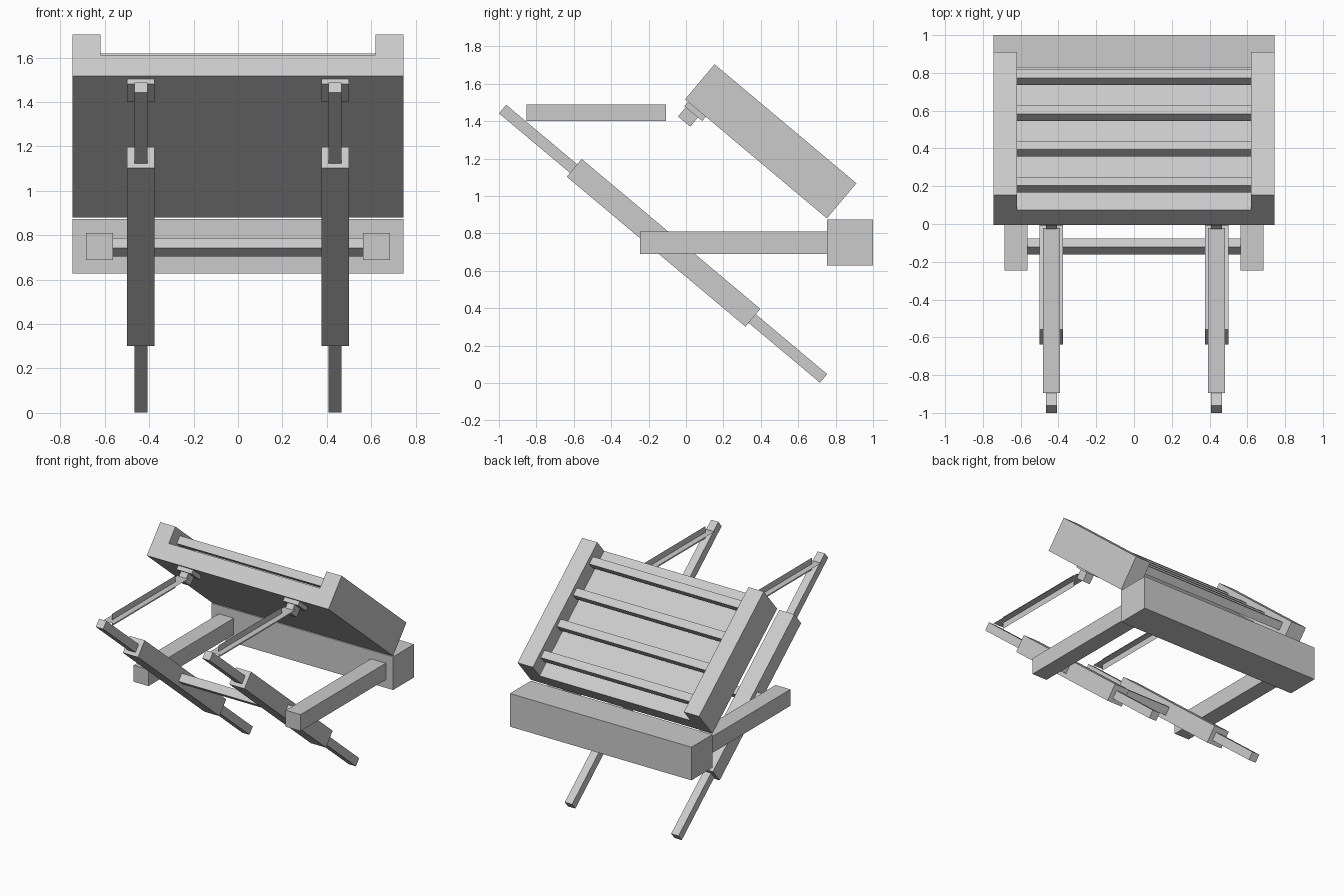
import bpy
import bmesh
from math import radians, sin, cos

if "Cube" in bpy.data.objects:
    bpy.data.objects.remove(bpy.data.objects["Cube"])

TILT = radians(-40)
C, S = cos(TILT), -sin(TILT)


def box(name, center, size, tilt=0.0):
    """Box with a centre and full size, optionally tilted about x."""
    me = bpy.data.meshes.new(name)
    bm = bmesh.new()
    bmesh.ops.create_cube(bm, size=1.0)
    bmesh.ops.scale(bm, vec=size, verts=bm.verts)
    bm.to_mesh(me)
    bm.free()
    ob = bpy.data.objects.new(name, me)
    ob.location = center
    ob.rotation_euler.x = tilt
    bpy.context.collection.objects.link(ob)
    return ob


def sheet(name, corners):
    """Single flat four-sided face."""
    me = bpy.data.meshes.new(name)
    me.from_pydata(corners, [], [(0, 1, 2, 3)])
    ob = bpy.data.objects.new(name, me)
    bpy.context.collection.objects.link(ob)


def tray_box(name, x, width, s0, s1, t0, t1):
    """Box in tray space: s runs down the slope, t out of the tray's underside."""
    s, t = (s0 + s1) / 2, (t0 + t1) / 2
    center = (x, -0.005 + s * C + t * S, 1.517 - s * S + t * C)
    box(name, center, (width, s1 - s0, t1 - t0), TILT)


# tilted tray: base panel, rungs floating between the side rails
L, H = 0.99, 0.245
tray_box("tray_base", 0, 1.24, 0, L, 0, H / 2)
for i in range(4):
    s = L * (2 * i + 1) / 8
    tray_box(f"tray_rung_{i + 1}", 0, 1.24, s - 0.029, s + 0.029, 0.154, 0.212)

# rear beam and crossbar
box("rear_beam", (0, 0.877, 0.751), (1.49, 0.246, 0.246))
box("leg_crossbar", (0, -0.119, 0.746), (1.13, 0.06, 0.06), TILT)

for side, sx in (("left", -1), ("right", 1)):
    # tray rail and horizontal arm
    tray_box(f"{side}_tray_rail", sx * 0.6825, 0.125, 0, L, 0, H)
    box(f"{side}_arm", (sx * 0.624, 0.255, 0.75), (0.122, 1.0, 0.122))

    # slanted leg: thick sleeve around a long thin rod
    x = sx * 0.437
    box(f"{side}_leg_sleeve", (x, -0.12, 0.75), (0.124, 1.247, 0.124), TILT)
    box(f"{side}_leg_rod", (x, -0.1225, 0.745), (0.06, 2.24, 0.06), TILT)

    # mount under the tray
    tray_box(f"{side}_mount_plate", x, 0.124, 0.02, 0.145, -0.03, 0)
    tray_box(f"{side}_mount_block", x, 0.06, 0.03, 0.115, -0.094, -0.03)

    # strut made of two crossed flat sheets
    z, w = 1.445, 0.045
    sheet(f"{side}_strut_flat", [(x - w, -0.895, z), (x + w, -0.895, z),
                                 (x + w, -0.02, z), (x - w, -0.02, z)])
    sheet(f"{side}_strut_upright", [(x, -0.852, z - w), (x, -0.108, z - w),
                                    (x, -0.108, z + w), (x, -0.852, z + w)])
